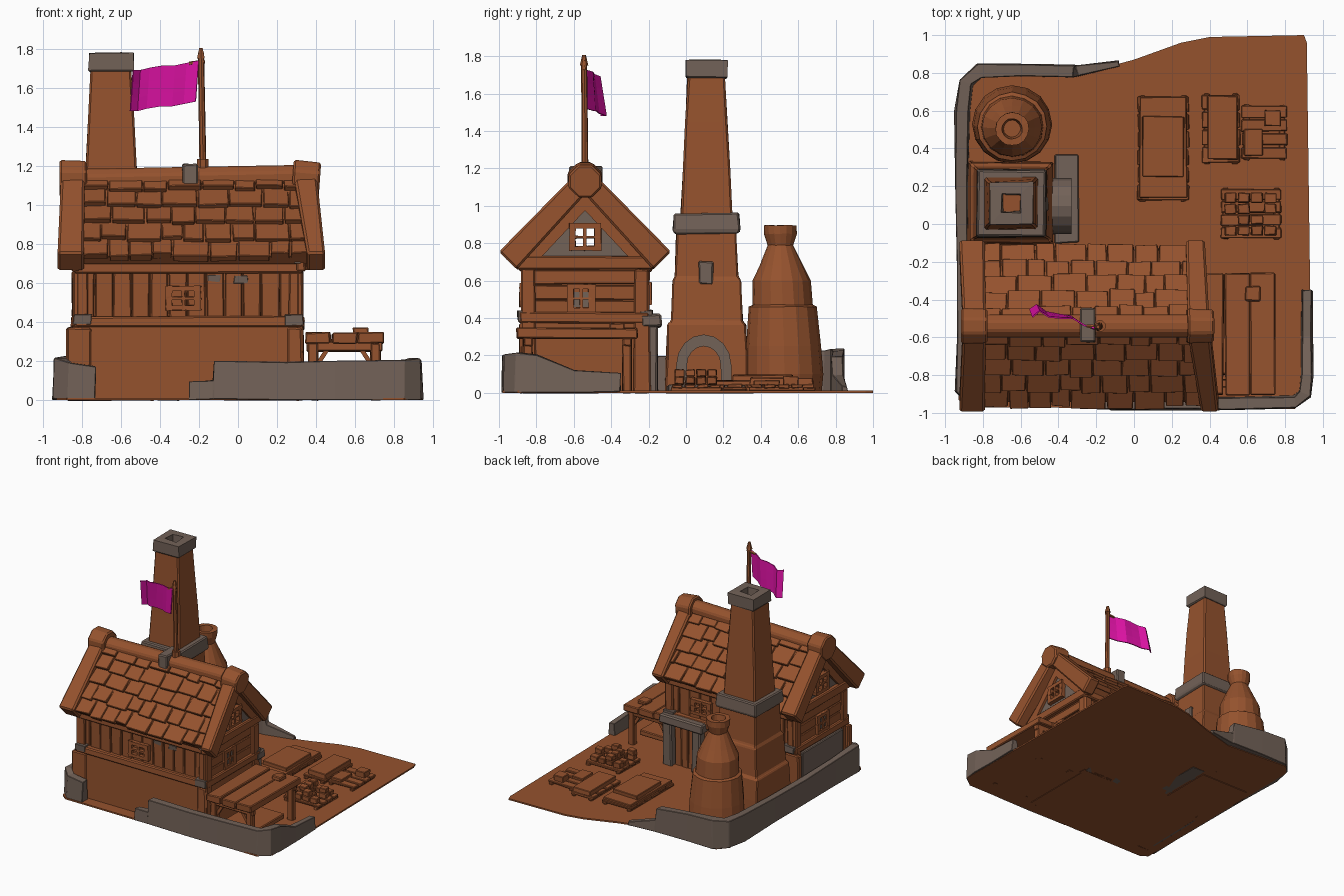
import bpy, bmesh, math, random
from mathutils import Vector

if "Cube" in bpy.data.objects:
    bpy.data.objects.remove(bpy.data.objects["Cube"])

random.seed(4)

def material(name, rgb):
    m = bpy.data.materials.new(name)
    m.diffuse_color = (*rgb, 1)
    m.use_nodes = True
    m.node_tree.nodes["Principled BSDF"].inputs["Base Color"].default_value = m.diffuse_color
    return m

WOOD = material("brown wood", (0.30, 0.085, 0.027))
STONE = material("grey stone", (0.17, 0.122, 0.097))
CLOTH = material("magenta cloth", (0.72, 0.006, 0.37))

def finish(name, bm, mat, bevel=0):
    bmesh.ops.recalc_face_normals(bm, faces=bm.faces)
    me = bpy.data.meshes.new(name)
    bm.to_mesh(me)
    bm.free()
    me.materials.append(mat)
    ob = bpy.data.objects.new(name, me)
    bpy.context.collection.objects.link(ob)
    if bevel:
        b = ob.modifiers.new("chipped edges", 'BEVEL')
        b.width, b.segments = bevel, 1
    return ob

def skin(bm, rings, jit=0):
    """Join rings of points into a closed, capped solid."""
    vs = [[bm.verts.new(Vector(p) + Vector([random.uniform(-jit, jit) for _ in range(3)]))
           for p in r] for r in rings]
    n = len(vs[0])
    for a, b in zip(vs, vs[1:]):
        for i in range(n):
            bm.faces.new((a[i], a[(i + 1) % n], b[(i + 1) % n], b[i]))
    bm.faces.new(vs[0])
    bm.faces.new(vs[-1])

def rect(x0, x1, y0, y1, z):
    return [(x0, y0, z), (x1, y0, z), (x1, y1, z), (x0, y1, z)]

def block(bm, x0, x1, y0, y1, z0, z1, jit=0.005):
    skin(bm, [rect(x0, x1, y0, y1, z0), rect(x0, x1, y0, y1, z1)], jit)

def blocks(name, dims, mat, bevel=0.006, jit=0.005):
    bm = bmesh.new()
    for d in dims:
        block(bm, *d, jit=jit)
    return finish(name, bm, mat, bevel)

def prism_x(bm, yz, x0, x1):
    skin(bm, [[(x, y, z) for y, z in yz] for x in (x0, x1)])

def rod(bm, p, q, r, n=8, r2=None):
    p, q = Vector(p), Vector(q)
    rot = (q - p).to_track_quat('Z', 'Y')
    ring = lambda c, rr: [c + rot @ Vector((rr * math.cos(t), rr * math.sin(t), 0))
                          for t in [(i + .5) * math.tau / n for i in range(n)]]
    skin(bm, [ring(p, r), ring(q, r2 or r)])

# ground plate
outline = [(-.93, -.93), (-.88, -.97), (.85, -.98), (.94, -.9), (.915, .96), (.9, 1), (.4, .99),
           (.25, .96), (0, .87), (-.3, .79), (-.85, .83), (-.92, .75)]
bm = bmesh.new()
skin(bm, [[(x, y, z) for x, y in outline] for z in (0, .012)])
finish("ground", bm, WOOD)

# low stone walls, swept along (x, y, height, thickness)
def stone_wall(name, path):
    bm = bmesh.new()
    rings = []
    for i, (x, y, h, w) in enumerate(path):
        a, b = path[max(i - 1, 0)], path[min(i + 1, len(path) - 1)]
        t = Vector((b[0] - a[0], b[1] - a[1])).normalized()
        n = Vector((-t.y, t.x)) * w / 2
        rings.append([(x - n.x, y - n.y, 0), (x + n.x, y + n.y, 0),
                      (x + n.x * .85, y + n.y * .85, h), (x - n.x * .85, y - n.y * .85, h)])
    skin(bm, rings, 0.004)
    bmesh.ops.translate(bm, verts=bm.verts, vec=(0, 0, .004))
    finish(name, bm, STONE, 0.008)

stone_wall("front_stone_wall", [(-.25, -.95, .09, .06), (-.13, -.95, .1, .07), (-.12, -.95, .2, .07),
           (.25, -.95, .19, .07), (.5, -.95, .2, .07), (.85, -.945, .2, .07), (.905, -.9, .21, .07),
           (.915, -.8, .2, .07), (.915, -.6, .12, .06), (.915, -.35, .1, .06)])
stone_wall("left_stone_wall", [(-.73, -.93, .17, .07), (-.86, -.93, .19, .07), (-.91, -.88, .21, .08),
           (-.91, -.6, .2, .06), (-.91, -.2, .19, .06), (-.915, .2, .2, .07), (-.91, .6, .21, .08),
           (-.89, .75, .22, .08), (-.82, .81, .23, .08), (-.6, .815, .22, .07), (-.32, .81, .19, .07),
           (-.3, .81, .09, .06), (-.08, .85, .03, .03)])

# house walls
HX0, HX1, HY0, HY1 = -.83, .31, -.86, -.22
blocks("lower_wall", [(HX0 - .01, HX1 + .01, HY0 - .02, HY1 + .01, 0, .38)], WOOD)
blocks("upper_wall_core", [(HX0 + .02, HX1 - .02, HY0 + .02, HY1 - .02, .36, .66)], WOOD)
blocks("left_stone_panel", [(-.865, -.84, -.79, -.27, 0, .37)], STONE)
planks = []
for i in range(12):                       # front and back vertical planks
    x = HX0 + i * (HX1 - HX0) / 12
    for y in (HY0, HY1 - .02):
        planks.append((x + .003, x + .092, y, y + .024, .42, .66))
for i in range(3):                        # side wall horizontal planks
    for x in (HX0, HX1 - .02):
        planks.append((x, x + .022, HY0, HY1, .42 + i * .08, .495 + i * .08))
blocks("upper_wall_planks", planks, WOOD, .005, .004)

# timber frame
frame = []
for y in (HY0 - .035, HY1 - .02):
    frame += [(-.84, .33, y, y + .055, .375, .43), (-.84, .33, y, y + .055, .65, .71)]
    frame += [(-.88, -.75, y + .005, y + .05, 0, .37), (.25, .33, y + .005, y + .05, 0, .37)]
    frame += [(-.83, -.77, y + .015, y + .045, .42, .66), (.26, .325, y + .015, y + .045, .42, .66)]
for x in (-.855, .295):
    frame += [(x, x + .045, -.89, -.2, .375, .43), (x, x + .05, -.91, -.17, .66, .73)]
    frame += [(x + .005, x + .04, y, y + .08, 0, .66) for y in (-.885, -.28)]
blocks("timber_frame", frame, WOOD, .008)
caps = [(x, x + .095, y, y + .065, .385, .44) for x in (-.845, .24) for y in (-.9, -.245)]
caps += [(x, x + .07, -.867, -.855, .6, .64) for x in (-.16, -.02)]
blocks("grey_corner_caps", caps, STONE)

# windows: frames with crossed bars
def window_bars(axis, c, half, z0, z1, d0, d1, t=.025):
    a, b = c - half, c + half
    m = (z0 + z1) / 2
    parts = [(a, b, z0, z0 + t), (a, b, z1 - t, z1), (a, a + t * 1.4, z0, z1), (b - t * 1.4, b, z0, z1),
             (c - .008, c + .008, z0, z1), (a, b, m - .007, m + .007)]
    return [(u0, u1, d0, d1, p, q) if axis == 'x' else (d0, d1, u0, u1, p, q) for u0, u1, p, q in parts]

wins = window_bars('x', -.28, .09, .46, .585, -.89, -.86) + window_bars('x', 0, .09, .47, .59, -.22, -.185)
wins += window_bars('y', -.54, .085, .76, .905, .3, .355) + window_bars('y', -.54, .085, .76, .905, -.86, -.8)
blocks("wooden_windows", wins, WOOD, 0, .003)
blocks("side_windows", window_bars('y', -.56, .075, .43, .58, .29, .325)
       + window_bars('y', -.56, .075, .43, .58, -.85, -.82), WOOD, 0, .003)
blocks("side_window_panes", [(.305, .316, -.6, -.52, .46, .54), (-.84, -.826, -.6, -.52, .46, .54)], STONE, 0, 0)

# stone doorway on the back wall
blocks("back_doorway", [(-.02, .06, -.23, -.15, 0, .36), (.24, .32, -.23, -.15, 0, .36),
                        (-.05, .34, -.24, -.13, .35, .42)], STONE, .01)
blocks("back_door", [(.06 + i * .06, .115 + i * .06, -.22, -.195, 0, .35) for i in range(3)], WOOD)

# gables with open windows
bm = bmesh.new()
for s in (-1, 1):
    half = [(0, .7), (.38, .7), (0, 1.11), (0, .89), (.06, .89), (.06, .78), (0, .78)]
    for x in (-.82, .29):
        prism_x(bm, [(-.54 + s * y, z) for y, z in half], x, x + .03)
finish("gable_panels", bm, STONE)

# roof, placed by slope position t (0 eave, 1 ridge) and height n above the slope
def on_roof(s, x, t, n):
    return (x, -.54 + s * (.41 * (1 - t) + .707 * n), .72 + .43 * t + .707 * n)

def roof_piece(bm, s, t0, t1, xa, xb, na, nb, jit=0):
    """xa, xb: x ranges at t0, t1; na, nb: height ranges there."""
    ring = lambda t, xs, ns: [on_roof(s, xs[i], t, ns[j]) for i, j in ((0, 0), (1, 0), (1, 1), (0, 1))]
    skin(bm, [ring(t0, xa, na), ring(t1, xb, nb)], jit)

slab, tiles, boards, rafters = [bmesh.new() for _ in range(4)]
for s in (-1, 1):
    e = .39 if s < 0 else .32
    roof_piece(slab, s, .03, 1, (-.82, e), (-.82, .34), (-.05, .008), (-.05, .008))
    for r in range(5):
        t = r / 5
        x, end = -.81, e + (.34 - e) * t
        while x < end - .04:
            x2 = min(x + random.uniform(.1, .19), end)
            d = random.uniform(-.025, .03)
            roof_piece(tiles, s, t + d, t + .24, (x + .003, x2 - .003), (x + .003, x2 - .003),
                       (-.005, .036), (-.01, .008), .004)
            x = x2
    roof_piece(boards, s, -.02, 1.02, (-.925, -.79), (-.905, -.785), (-.075, .06), (-.06, .05))
    ends = ((.355, .447), (.28, .40)) if s < 0 else ((.275, .375), (.285, .40))
    roof_piece(boards, s, -.02, 1.02, *ends, (-.075, .06), (-.06, .05))
    for x in ((-.845, -.8), (.295, .34)):
        roof_piece(rafters, s, .08, 1, x, x, (-.125, -.05), (-.12, -.05))
finish("roof_slab", slab, WOOD)
finish("roof_shingles", tiles, WOOD, .004)
finish("bargeboards", boards, WOOD, .012)
finish("gable_rafters", rafters, WOOD)
bm = bmesh.new()
rod(bm, (-.8, -.54, 1.125), (.32, -.54, 1.145), .065)
rod(bm, (-.915, -.54, 1.135), (-.775, -.54, 1.135), .103, 8, .098)
rod(bm, (.28, -.54, 1.14), (.42, -.54, 1.13), .1, 8, .094)
finish("ridge_log_and_ends", bm, WOOD, .01)

# flag
blocks("flag_bracket", [(-.285, -.205, -.625, -.445, 1.1, 1.21)], STONE, .008)
bm = bmesh.new()
rod(bm, (-.18, -.54, 1.17), (-.18, -.54, 1.235), .032)
rod(bm, (-.18, -.54, 1.2), (-.19, -.545, 1.78), .018, 8, .016)
rod(bm, (-.19, -.545, 1.75), (-.19, -.545, 1.805), .023, 6, .01)
rod(bm, (-.17, -.545, 1.735), (-.25, -.54, 1.725), .01, 6)
finish("flag_pole", bm, WOOD)
bm = bmesh.new()
curve = [(-.2, -.55), (-.26, -.53), (-.32, -.49), (-.38, -.485), (-.45, -.475), (-.5, -.44), (-.54, -.47)]
grid = [[bm.verts.new((x - .01 * j % 2 * .5, y + .02 * (j - 1.5) / 3 * i / 3,
                       1.74 - .008 * i - .004 * (i % 3) - j * .21 / 3)) for j in range(4)]
        for i, (x, y) in enumerate(curve)]
for a, b in zip(grid, grid[1:]):
    for j in range(3):
        bm.faces.new((a[j], b[j], b[j + 1], a[j + 1]))
flag = finish("flag_cloth", bm, CLOTH)
flag.modifiers.new("thickness", 'SOLIDIFY').thickness = .008

# chimney: stacked square sections (half width, z)
def square_stack(name, sections, mat, bevel=.01):
    bm = bmesh.new()
    skin(bm, [rect(-.65 - h, -.65 + h, .11 - h * .97, .11 + h * .97, z) for h, z in sections], .004)
    finish(name, bm, mat, bevel)

square_stack("furnace_base", [(.228, 0), (.222, .2), (.215, .37), (.2, .38), (.188, .6), (.175, .62), (.165, .87)], WOOD)
square_stack("chimney_collar", [(.178, .85), (.185, .87), (.178, .96)], STONE)
square_stack("chimney_shaft", [(.142, .94), (.13, 1.2), (.116, 1.45), (.104, 1.7)], WOOD)
square_stack("chimney_cap", [(.108, 1.68), (.116, 1.69), (.114, 1.78), (.052, 1.78), (.045, 1.7)], STONE, 0)
arch = [(.095 + r * math.cos(a), .15 + r * 1.1 * math.sin(a))
        for r, seq in ((.147, range(9)), (.09, range(8, -1, -1))) for a in [k * math.pi / 8 for k in seq]]
arch = [(.245, 0)] + arch[:9] + [(-.055, 0), (0, 0)] + arch[9:] + [(.19, 0)]
bm = bmesh.new()
prism_x(bm, arch, -.45, -.33)
finish("furnace_arch", bm, STONE)
blocks("hearth_slab", [(-.42, -.295, -.1, .37, 0, .04)], STONE)
blocks("furnace_vent", [(-.48, -.452, .07, .145, .58, .7)], STONE)

# bottle kiln, turned profile (radius, z)
prof = [(.2, 0), (.212, .1), (.205, .25), (.185, .46), (.165, .47), (.158, .6), (.12, .68), (.07, .79),
        (.088, .85), (.09, .895), (.055, .895), (.045, .83)]
bm = bmesh.new()
skin(bm, [[(-.645 + r * math.cos(k * math.tau / 16), .53 - .03 * z + r * .98 * math.sin(k * math.tau / 16), z)
           for k in range(16)] for r, z in prof], .002)
finish("bottle_kiln", bm, WOOD)

# work table
table = [(.345 + i * .135, .475 + i * .135, -.905, -.26, .29, .345) for i in range(3)]
table += [(.35, .74, y, y + .05, .25, .3) for y in (-.87, -.34)]
table += [(x, x + .05, y, y + .05, 0, .29) for x in (.36, .68) for y in (-.87, -.34)]
table += [(.59, .67, -.41, -.33, .34, .37), (.4, .7, -.8, -.4, .05, .09)]
blocks("work_table", table, WOOD, .006)
bm = bmesh.new()
for y in (-.845, -.315):
    rod(bm, (.4, y, .17), (.47, y, .28), .016, 4)
    rod(bm, (.69, y, .17), (.62, y, .28), .016, 4)
finish("table_braces", bm, WOOD)

# pallets and stacked goods in the yard
def pallet(x0, x1, y0, y1, n=4):
    w = (y1 - y0) / n
    return ([(x0, x1, y0 + i * w + .006, y0 + (i + 1) * w - .006, .025, .045) for i in range(n)]
            + [(x, x + .03, y0, y1, .01, .03) for x in (x0 + .01, x1 - .04)])
goods = pallet(.02, .29, .12, .68, 6) + pallet(.36, .56, .32, .69) + pallet(.57, .81, .34, .63)
goods += pallet(.46, .78, -.08, .19)
goods += [(.03, .28, .14, .67, .04, .065), (.045, .265, .25, .57, .06, .095), (.39, .55, .34, .68, .04, .08),
          (.69, .775, .52, .6, .04, .09), (.58, .68, .36, .5, .04, .065)]
for z, skip in ((.045, 0), (.085, .55)):
    for i in range(4):
        for j in range(4):
            if random.random() > skip + .1:
                x, y = .48 + i * .07, -.06 + j * .058
                goods.append((x, x + .062, y, y + .05, z, z + .04))
blocks("yard_pallets_and_bricks", goods, WOOD, .004, .004)
